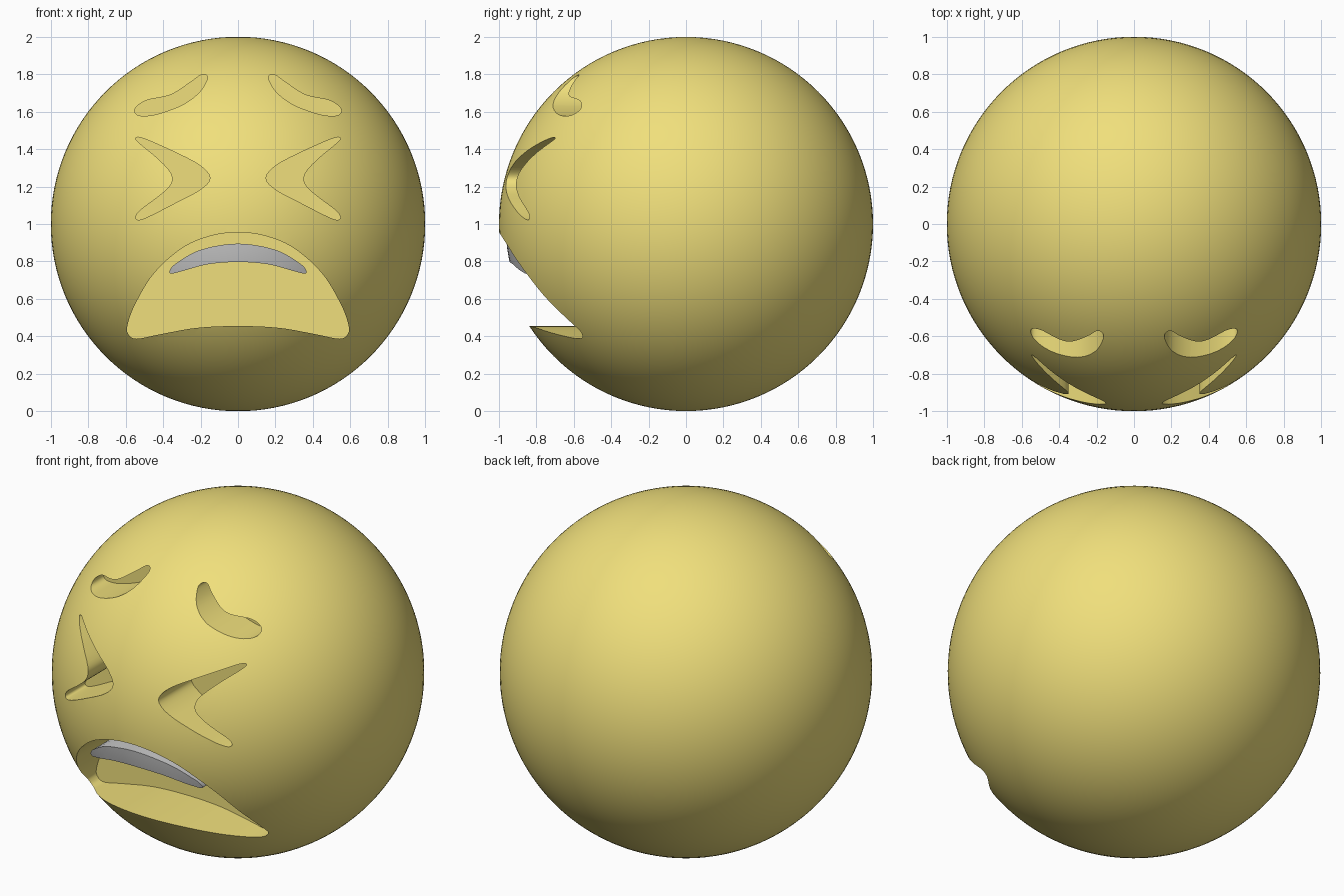
import bpy, bmesh, math
from mathutils import Vector

if "Cube" in bpy.data.objects:
    bpy.data.objects.remove(bpy.data.objects["Cube"])

yellow = bpy.data.materials.new("yellow")
yellow.diffuse_color = (0.87, 0.74, 0.2, 1)
yellow.use_nodes = True
yellow.node_tree.nodes["Principled BSDF"].inputs["Base Color"].default_value = yellow.diffuse_color


def smooth_loop(pts, steps=6):
    """Closed Catmull-Rom curve through (x, z) points."""
    p = [Vector(q) for q in pts]
    n, out = len(p), []
    for i in range(n):
        a, b, c, d = p[i - 1], p[i], p[(i + 1) % n], p[(i + 2) % n]
        for k in range(steps):
            t = k / steps
            out.append(0.5 * (2 * b + (c - a) * t + (2 * a - 5 * b + 4 * c - d) * t ** 2
                              + (3 * b - a - 3 * c + d) * t ** 3))
    return out


def prism(name, pts, back, front=-1.2):
    """Outline in the front plane, extruded along y."""
    bm = bmesh.new()
    face = bm.faces.new([bm.verts.new((p.x, front, p.y)) for p in smooth_loop(pts)])
    ext = bmesh.ops.extrude_face_region(bm, geom=[face])
    for v in ext["geom"]:
        if isinstance(v, bmesh.types.BMVert):
            v.co.y = back
    if face.is_valid and not any(len(e.link_faces) < 2 for e in bm.edges):
        pass
    else:
        bmesh.ops.holes_fill(bm, edges=[e for e in bm.edges if len(e.link_faces) < 2])
    bmesh.ops.recalc_face_normals(bm, faces=bm.faces)
    me = bpy.data.meshes.new(name)
    bm.to_mesh(me)
    bm.free()
    ob = bpy.data.objects.new(name, me)
    bpy.context.collection.objects.link(ob)
    ob.hide_render = True
    return ob


def ball(name, radius):
    bpy.ops.mesh.primitive_uv_sphere_add(segments=128, ring_count=64, radius=radius, location=(0, 0, 1))
    ob = bpy.context.object
    ob.name = name
    return ob


def carve(ob, cutter, op):
    mod = ob.modifiers.new("carve", "BOOLEAN")
    mod.operation, mod.solver, mod.object = op, "EXACT", cutter
    bpy.context.view_layer.objects.active = ob
    bpy.ops.object.modifier_apply(modifier=mod.name)
    bpy.data.objects.remove(cutter, do_unlink=True)


def mirrored(half):
    """Complete a half outline whose first and last points lie on x = 0."""
    return half + [(-x, z) for x, z in half[-2:0:-1]]


def finish(ob):
    bpy.ops.object.select_all(action="DESELECT")
    ob.select_set(True)
    bpy.context.view_layer.objects.active = ob
    bpy.ops.object.shade_smooth_by_angle(angle=math.radians(35))


brow = [(.17, 1.795), (.2, 1.795), (.25, 1.76), (.36, 1.69), (.49, 1.66), (.55, 1.615),
        (.53, 1.58), (.44, 1.585), (.30, 1.635), (.21, 1.7), (.165, 1.77)]
eye = [(.545, 1.46), (.5, 1.455), (.33, 1.38), (.2, 1.31), (.15, 1.245), (.2, 1.185),
       (.33, 1.115), (.5, 1.03), (.545, 1.03), (.525, 1.07), (.42, 1.15), (.365, 1.2),
       (.35, 1.243), (.37, 1.29), (.44, 1.36), (.53, 1.435)]
mouth = mirrored([(0, .955), (.15, .935), (.3, .87), (.45, .735), (.55, .57), (.59, .46),
                  (.585, .41), (.54, .387), (.42, .41), (.22, .445), (0, .455)])
teeth_shape = mirrored([(0, .895), (.2, .862), (.33, .79), (.365, .75), (.355, .735),
                        (.3, .748), (.16, .785), (0, .797)])

# head with recessed brows, eyes and mouth
head = ball("head", 1.0)
head.data.materials.append(yellow)
for side in (1, -1):
    for name, shape, floor in (("brow", brow, -.47), ("eye", eye, -.65)):
        carve(head, prism(name + "_cutter", [(side * x, z) for x, z in shape], floor), "DIFFERENCE")
carve(head, prism("mouth_cutter", mouth, -.48), "DIFFERENCE")
finish(head)

# upper teeth, front following the head's curve
teeth = ball("teeth", 0.965)
carve(teeth, prism("teeth_cutter", teeth_shape, -.47), "INTERSECT")
finish(teeth)
